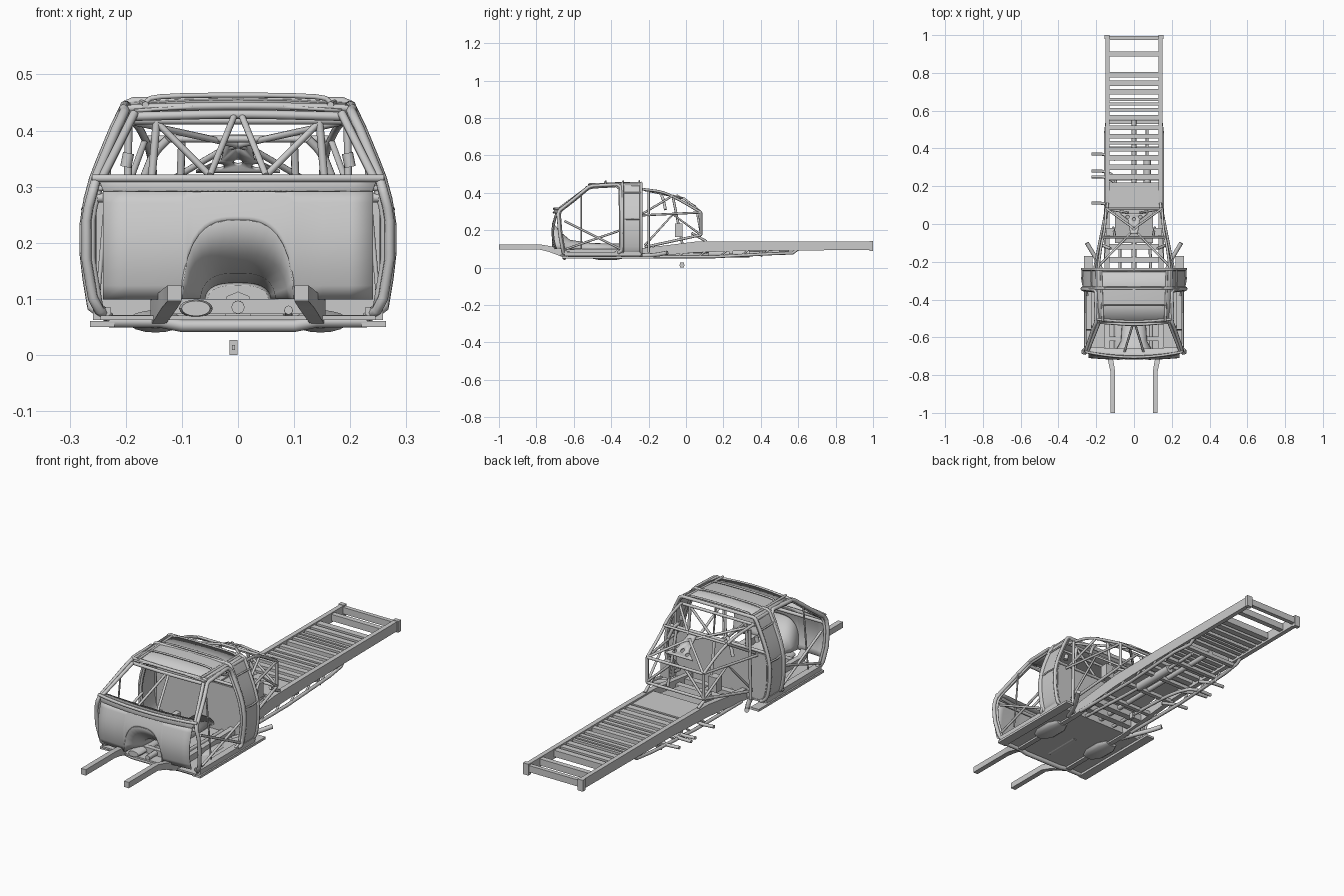
import bpy, bmesh, math
from mathutils import Vector

if "Cube" in bpy.data.objects:
    bpy.data.objects.remove(bpy.data.objects["Cube"])


def add_mesh(name, verts, faces, thick=0, angle=35):
    me = bpy.data.meshes.new(name)
    me.from_pydata([tuple(v) for v in verts], [], faces)
    bm = bmesh.new()
    bm.from_mesh(me)
    bmesh.ops.recalc_face_normals(bm, faces=bm.faces)
    bm.to_mesh(me)
    bm.free()
    for p in me.polygons:
        p.use_smooth = True
    me.set_sharp_from_angle(angle=math.radians(angle))
    ob = bpy.data.objects.new(name, me)
    bpy.context.collection.objects.link(ob)
    if thick:
        m = ob.modifiers.new("thickness", "SOLIDIFY")
        m.thickness = thick
        m.offset = 0
    return ob


def loft(name, rows, closed=False, caps=False, thick=0):
    n = len(rows[0])
    verts = [v for r in rows for v in r]
    faces = [(i*n+j, i*n+(j+1) % n, (i+1)*n+(j+1) % n, (i+1)*n+j)
             for i in range(len(rows)-1) for j in range(n if closed else n-1)]
    if caps:
        faces += [tuple(range(n)), tuple(range((len(rows)-1)*n, len(rows)*n))]
    return add_mesh(name, verts, faces, thick)


def beam(name, path):
    # rectangular section swept along y; path entries are x, y, z, width, height
    loft(name, [[(x+a*w/2, y, z+b*h/2) for a, b in ((-1, -1), (1, -1), (1, 1), (-1, 1))]
                for x, y, z, w, h in path], True, True)


def box(name, x0, x1, y0, y1, z0, z1):
    beam(name, [((x0+x1)/2, y, (z0+z1)/2, x1-x0, z1-z0) for y in (y0, y1)])


def rounded(pts, closed=False, times=2, f=.22):
    pts = [Vector(p) for p in pts]
    for _ in range(times):
        out = [] if closed else [pts[0]]
        for i in range(len(pts) if closed else len(pts)-1):
            a, b = pts[i], pts[(i+1) % len(pts)]
            out += [a.lerp(b, f), a.lerp(b, 1-f)]
        pts = out if closed else out + [pts[-1]]
    return pts


def tube(name, pts, r=.006, smooth=False, closed=False):
    if smooth:
        pts = rounded(pts, closed)
    cu = bpy.data.curves.new(name, "CURVE")
    cu.dimensions = "3D"
    cu.bevel_depth, cu.bevel_resolution, cu.use_fill_caps = r, 2, True
    sp = cu.splines.new("POLY")
    sp.points.add(len(pts)-1)
    for p, c in zip(sp.points, pts):
        p.co = (*c, 1)
    sp.use_cyclic_u = closed
    ob = bpy.data.objects.new(name, cu)
    bpy.context.collection.objects.link(ob)


def pair(name, pts, r=.006, smooth=False, closed=False):
    for s, side in ((-1, "left"), (1, "right")):
        tube(side+"_"+name, [(s*x, y, z) for x, y, z in pts], r, smooth, closed)


PROFILE = [(.225, .062), (.26, .085), (.274, .17), (.274, .25), (.255, .32), (.222, .40), (.200, .446), (.185, .452)]


def side_x(z):
    for (xa, za), (xb, zb) in zip(PROFILE, PROFILE[1:]):
        if z <= zb:
            return xa + (xb-xa)*(z-za)/(zb-za)
    return PROFILE[-1][0]


# chassis rails
for s, side in ((-1, "left"), (1, "right")):
    beam(side+"_rail", [(s*x, y, z, w, h) for x, y, z, w, h in (
        (.113, -1, .110, .025, .028), (.113, -.78, .110, .025, .028), (.122, -.73, .10, .028, .032),
        (.143, -.65, .075, .025, .045), (.143, -.25, .078, .025, .048), (.141, .05, .110, .025, .058),
        (.141, .32, .116, .023, .050), (.141, 1, .117, .021, .045))])
    box(side+"_rail_end", s*.143-.014, s*.143+.014, .98, 1, .088, .142)

# ladder rungs and deck
for y, w in ((.985, .02), (.90, .025), (.79, .03), (.745, .028), (.70, .028), (.66, .015), (.635, .015),
             (.605, .02), (.565, .025), (.51, .025), (.465, .025), (.43, .02), (.395, .022), (.35, .028),
             (.30, .03), (.25, .03)):
    box("rung", -.135, .135, y-w/2, y+w/2, .103, .134)
box("deck_plate", -.132, .132, .06, .22, .118, .132)
beam("deck_ramp", [(0, -.1, .10, .2, .01), (0, .06, .124, .2, .01)])
for y in (-.19, -.12):
    box("cab_rear_crossmember", -.14, .14, y-.015, y+.015, .07, .10)

# underbody parts
box("front_crossmember", -.13, .13, -.62, -.595, .073, .10)
tube("front_lower_crossmember", [(-.23, -.65, .06), (-.14, -.65, .06), (-.1, -.65, .052), (.1, -.65, .052),
                                 (.14, -.65, .06), (.23, -.65, .06)], .011)
tube("drive_shaft", [(0, -.68, .085), (0, .55, .095)], .012)
tube("transmission", [(0, -.6, .085), (0, -.42, .085)], .028)
tube("exhaust_pipe", [(.09, -.68, .08), (.09, -.2, .07), (.07, .1, .07), (.07, .5, .085)], .008, True)
tube("second_exhaust_pipe", [(-.075, -.45, .08), (-.075, .1, .075), (-.1, .25, .07), (-.15, .28, .07),
                             (-.225, .28, .07)], .008, True)
loft("muffler", [[(-.075+.03*k*math.cos(a*math.pi/8), y, .083+.016*k*math.sin(a*math.pi/8)) for a in range(16)]
                 for y, k in ((-.68, .85), (-.66, 1), (-.47, 1), (-.45, .8))], True, True)
tube("rear_muffler", [(.07, .12, .075), (.07, .34, .075)], .02)
for y in (.11, .25, .37):
    tube("side_outlet", [(-.1, y-.03, .07), (-.15, y, .07), (-.225, y, .075)], .008, True)
pair("lower_truss", [(.152, -.2, .058), (.152, .15, .058), (.152, .47, .075), (.14, .57, .078), (.14, .60, .1)], .008)
for i in range(6):
    y = -.15+i*.11
    pair("truss_strut", [(.15, y, .06), (.146, y+.05, .1)], .005)
for y in (-.05, .1, .24, .4, .54):
    box("lower_cross_brace", -.145, .145, y-.01, y+.01, .073, .09)
pair("exhaust_tip", [(.16, -.28, .065), (.19, -.2, .065), (.22, -.15, .07), (.25, -.1, .08)], .011, True)
box("drop_hitch", -.015, -.001, -.033, -.012, 0, .027)
box("drop_hitch_pin", -.011, -.005, -.036, -.009, .009, .018)

# cab floor, sills, steps and rounded pans
box("floor", -.245, .245, -.67, -.235, .062, .07)
for s, side in ((-1, "left"), (1, "right")):
    box(side+"_step", s*.242-.022, s*.242+.022, -.66, -.17, .05, .061)
    box(side+"_sill", s*.242-.016, s*.242+.016, -.65, -.24, .062, .085)
    loft(side+"_floor_pan", [[(s*.147+.05*k*math.cos(a*math.pi/8), y, .06+.02*k*math.sin(a*math.pi/8))
                              for a in range(16)] for y, k in ((-.5, .6), (-.46, 1), (-.38, 1), (-.34, .6))],
         True, True)

# firewall with arched tunnel recess
def arch(x):
    return .1 + (.14*(1-abs(x/.1)**3)**.5 if abs(x) < .1 else 0)

xs = [-.24, -.2, -.15, -.1001] + [-.0999+.1998*i/20 for i in range(21)] + [.1001, .15, .2, .24]
cols = []
for x in xs:
    col = []
    for k in range(9):
        z = arch(x)+(.295-arch(x))*k/8
        u = (z-.1)/.195
        col.append((x, -.69-.028*math.sin(math.pi*min(1, .15+.8*u))+.18*x*x, z))
    cols.append(col)
loft("firewall", cols, thick=.005)
rows = []
for y, w, h in ((-.715, .1, .14), (-.66, .09, .08), (-.62, .068, .047), (-.5, .06, .03), (-.26, .055, .025)):
    rows.append([(w*math.cos(math.pi*i/16), y, .1+h*max(0, 1-abs(math.cos(math.pi*i/16))**3)**.5)
                 for i in range(17)])
loft("transmission_tunnel", rows, thick=.003)
loft("cowl", [[(x, -.712+.4*x*x, .292) for x in xs], [(x*1.04, -.695+.4*x*x, .318) for x in xs],
              [(x*1.04, -.66+.2*x*x, .315) for x in xs]], thick=.004)
tube("cowl_bar", [(x*1.08, -.705+.5*x*x, .315) for x in xs], .007)
tube("cowl_lower_bar", [(x*1.07, -.70+.45*x*x, .297) for x in xs], .005)

# side pillar panels and hoops
half = rounded([(x, 0, z) for x, z in PROFILE])
for s, side in ((-1, "left"), (1, "right")):
    loft(side+"_pillar_panel", [[(s*(p.x-d), y, p.z) for p in half]
                                for y, d in ((-.345, .012), (-.335, .003), (-.245, .003), (-.235, .012))],
         thick=.006)
for y in (-.34, -.24):
    hoop = [(p.x, y, p.z) for p in half]
    tube("main_hoop", [(-x, y, z) for x, y, z in hoop] + hoop[::-1], .008)
pair("pillar_seam", [(.267, -.34, .26), (.276, -.29, .26), (.272, -.24, .26)], .004)
pair("pillar_upper_seam", [(.224, -.34, .40), (.227, -.24, .40)], .004)

# door opening frames and braces, bent to the side profile
outline = [(-.655, .068), (-.675, .18), (-.685, .30), (-.60, .366), (-.515, .437), (-.35, .446), (-.345, .30),
           (-.345, .068)]
for k, r, name in ((1, .009, "door_frame"), (.95, .006, "inner_door_frame")):
    path = rounded([(0, -.5+(y+.5)*k, .26+(z-.26)*k) for y, z in outline], True, 1, .1)
    dense = []
    for a, b in zip(path, path[1:]+path[:1]):
        dense += [a.lerp(b, t/4) for t in range(4)]
    pair(name, [(side_x(p.z)-(1-k)*.2-(.004 if p.y < -.5 else 0), p.y, p.z) for p in dense], r, False, True)
pair("door_brace", [(.258, -.65, .25), (.258, -.35, .10)], .006)
pair("door_cross_brace", [(.258, -.64, .10), (.258, -.35, .20)], .006)
pair("windshield_strut", [(.225, -.56, .39), (.25, -.56, .1)], .004)

# windshield and roof
pair("windshield_pillar", [(.245, -.675, .31), (.185, -.525, .43)], .008)
pair("windshield_brace", [(.05, -.675, .32), (.006, -.53, .428)], .006)
tube("windshield_header", [(-.19, -.52, .425), (0, -.535, .43), (.19, -.52, .425)], .008, True)
tube("windshield_upper_header", [(-.195, -.505, .44), (0, -.52, .445), (.195, -.505, .44)], .007, True)
loft("roof_panel", [[(w*t, y, z+.008*(1-t*t)) for t in (-1, -.8, -.5, 0, .5, .8, 1)]
                    for y, w, z in ((-.52, .185, .435), (-.43, .19, .444), (-.34, .195, .447), (-.235, .195, .447))],
     thick=.006)
for y in (-.43, -.335, -.25):
    tube("roof_bar", [(-.168, y, .447), (-.15, y, .463), (.15, y, .463), (.168, y, .447)], .0045, True)
pair("roof_rail", [(.165, -.515, .446), (.175, -.24, .452)], .006)
pair("roof_edge_rail", [(.192, -.51, .438), (.198, -.24, .442)], .008)

# cab back wall and interior bars
box("cab_back_wall", -.258, .258, -.245, -.237, .07, .29)
tube("rear_window_bar", [(-.258, -.24, .30), (.258, -.24, .30)], .007)
tube("rear_window_top", [(-.2, -.24, .418), (.2, -.24, .418)], .007)
tube("dash_bar", [(-.25, -.675, .28), (.25, -.675, .28)], .008)
pair("rear_window_post", [(.145, -.24, .418), (.155, -.24, .30)], .007)
pair("rear_window_brace", [(.145, -.24, .415), (.03, -.24, .30)], .006)
pair("belt_guide", [(.195, -.25, .36), (.2, -.25, .335)], .01)
pair("intake_pipe", [(.125, -.13, .385), (.15, -.12, .36), (.17, -.11, .31)], .008, True)

# rear cage
pair("cage_upper", [(.19, -.235, .42), (.175, -.12, .405), (.155, -.03, .36), (.148, .08, .295)], .007, True)
pair("cage_post", [(.148, .08, .295), (.148, .08, .175)], .007)
pair("cage_mid", [(.21, -.235, .28), (.148, .08, .295)], .006)
pair("cage_lower", [(.148, .08, .175), (.19, -.22, .11)], .007)
pair("cage_foot", [(.148, .03, .185), (.14, .11, .14)], .007)
pair("cage_diagonal", [(.19, -.22, .12), (.17, -.07, .285), (.148, .08, .175)], .006)
pair("cage_upper_diagonal", [(.2, -.23, .29), (.165, -.07, .385)], .006)
pair("cage_front_leg", [(.195, -.2, .41), (.2, -.2, .08)], .007)
for z in (.295, .175):
    tube("cage_rear_bar", [(-.148, .08, z), (.148, .08, z)], .007)
tube("cage_top_bar", [(-.163, -.07, .385), (.163, -.07, .385)], .006)
pair("cage_top_brace", [(.145, .08, .297), (.02, -.01, .37), (-.185, -.22, .415)], .006)
pair("cage_inner_leg", [(.10, -.07, .38), (.11, -.02, .13)], .007)
pair("cage_rear_brace", [(.148, .08, .18), (.03, .06, .29)], .006)

# shock mounts and perforated gusset plate
for s, side in ((-1, "left"), (1, "right")):
    box(side+"_shock_mount", s*.125-.022, s*.125+.022, -.06, -.02, .165, .235)
outer = [(-.075, .055), (-.03, .02), (-.02, -.05), (.02, -.05), (.03, .02), (.075, .055)]
bm = bmesh.new()
edges = []
loops = [outer] + [[(cx+.009*math.cos(i*math.pi/6), cy+.009*math.sin(i*math.pi/6)) for i in range(12)]
                   for cx, cy in ((0, -.025), (0, .025), (-.033, .037), (.033, .037))]
for lp in loops:
    vs = [bm.verts.new((x, y, .36-.6*y)) for x, y in lp]
    edges += [bm.edges.new((vs[i], vs[(i+1) % len(vs)])) for i in range(len(vs))]
bmesh.ops.triangle_fill(bm, edges=edges, use_beauty=True)
bm.verts.index_update()
plate = ([v.co.copy() for v in bm.verts], [tuple(v.index for v in f.verts) for f in bm.faces])
bm.free()
add_mesh("gusset_plate", *plate, thick=.006)
